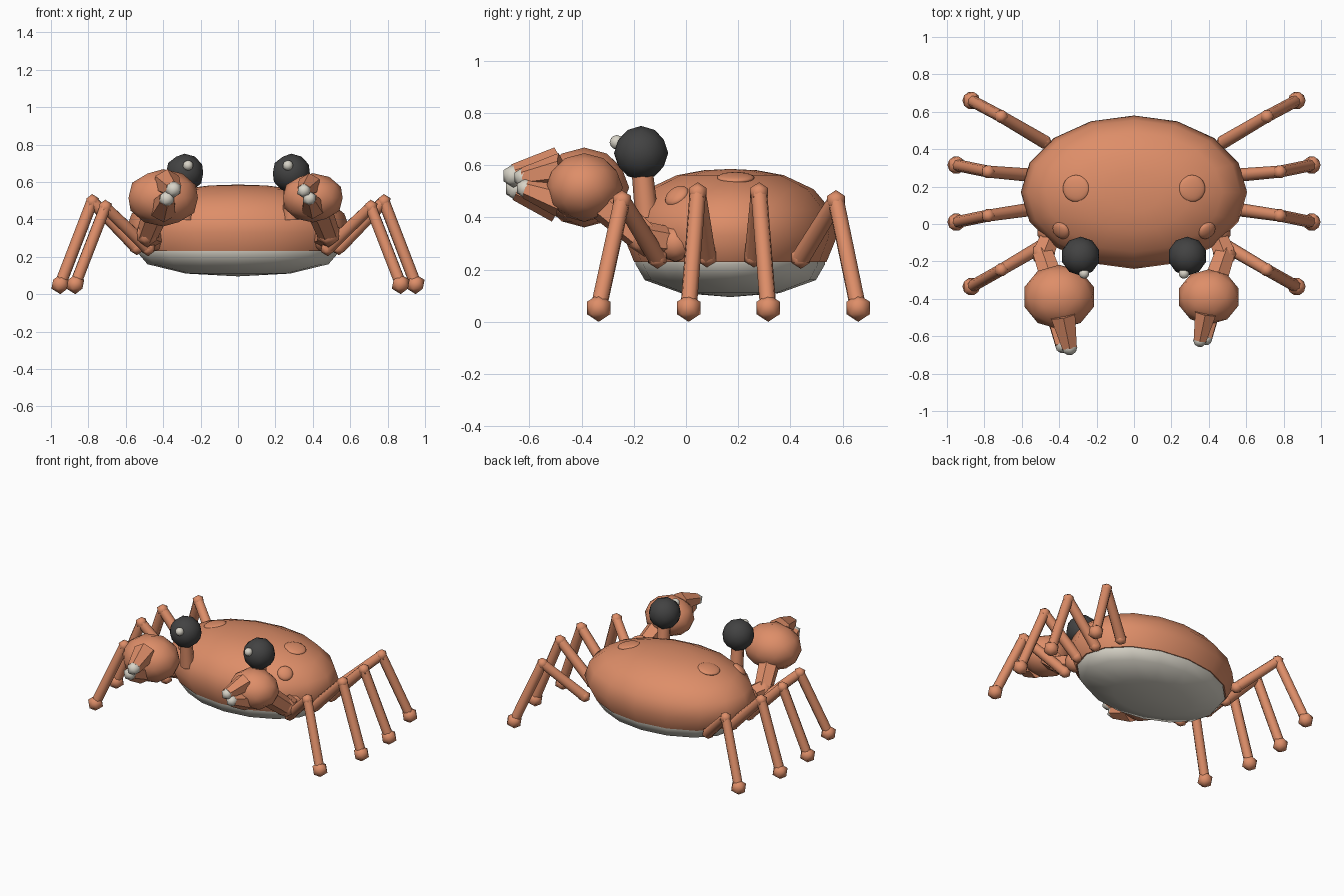
import bpy, bmesh, math
from mathutils import Vector, Matrix

old = bpy.data.objects.get("Cube")
if old:
    bpy.data.objects.remove(old, do_unlink=True)


def material(name, rgb):
    m = bpy.data.materials.new(name)
    m.use_nodes = True
    m.diffuse_color = (*rgb, 1)
    m.node_tree.nodes["Principled BSDF"].inputs["Base Color"].default_value = (*rgb, 1)
    return m


ORANGE = material("shell orange", (0.73, 0.27, 0.14))
CREAM = material("cream", (0.68, 0.65, 0.57))
DARK = material("eye charcoal", (0.055, 0.055, 0.055))


def finish(name, bm, mat):
    bmesh.ops.recalc_face_normals(bm, faces=bm.faces)
    mesh = bpy.data.meshes.new(name)
    bm.to_mesh(mesh)
    bm.free()
    mesh.materials.append(mat)
    ob = bpy.data.objects.new(name, mesh)
    bpy.context.collection.objects.link(ob)
    bpy.ops.object.select_all(action='DESELECT')
    ob.select_set(True)
    bpy.context.view_layer.objects.active = ob
    bpy.ops.object.shade_smooth_by_angle(angle=math.radians(50))
    return ob


def ball(name, centre, size, mat, detail=1, axis=(0, 0, 1)):
    """Faceted ball, optionally squashed along an axis."""
    if not isinstance(size, tuple):
        size = (size, size, size)
    bm = bmesh.new()
    turn = Vector((0, 0, 1)).rotation_difference(Vector(axis)).to_matrix().to_4x4()
    bmesh.ops.create_icosphere(bm, subdivisions=detail, radius=1, matrix=Matrix.Translation(centre) @ turn @ Matrix.Diagonal((*size, 1)))
    return finish(name, bm, mat)


def rod(name, a, b, r1, r2, mat, sides=8):
    """Tapered rod between two points."""
    a, b = Vector(a), Vector(b)
    bm = bmesh.new()
    turn = (b - a).to_track_quat('Z', 'Y').to_matrix().to_4x4()
    bmesh.ops.create_cone(bm, cap_ends=True, segments=sides, radius1=r1, radius2=r2,
                          depth=(b - a).length, matrix=Matrix.Translation((a + b) / 2) @ turn)
    return finish(name, bm, mat)


def oval_dish(name, rings, mat, sides=16):
    """Oval rings of (scale, height), closed at both ends."""
    bm = bmesh.new()
    loops = []
    for s, z in rings:
        loops.append([bm.verts.new((0.605 * s * math.cos(t), 0.17 + 0.41 * s * math.sin(t), z))
                      for t in (math.tau * i / sides for i in range(sides))])
    for lo, hi in zip(loops, loops[1:]):
        for i in range(sides):
            j = (i + 1) % sides
            bm.faces.new((lo[i], lo[j], hi[j], hi[i]))
    bm.faces.new(loops[0])
    bmesh.ops.pointmerge(bm, verts=loops[-1], merge_co=(0, 0.17, rings[-1][1]))
    return finish(name, bm, mat)


# Body: domed shell over a pale belly
oval_dish("shell", [(0.9, 0.23), (1, 0.33), (0.94, 0.43), (0.78, 0.508),
                    (0.5, 0.562), (0.25, 0.581), (0.02, 0.586)], ORANGE)
oval_dish("belly", [(0.885, 0.24), (0.885, 0.22), (0.8, 0.16),
                    (0.46, 0.11), (0.02, 0.095)], CREAM)

# Legs: hip, knee and foot positions, front to back, mirrored
LEGS = [((0.48, -0.11, 0.245), (0.71, -0.245, 0.465), (0.87, -0.335, 0.053)),
        ((0.54, 0.08, 0.25), (0.78, 0.045, 0.495), (0.95, 0.01, 0.053)),
        ((0.54, 0.26, 0.25), (0.78, 0.28, 0.495), (0.95, 0.315, 0.053)),
        ((0.48, 0.44, 0.245), (0.71, 0.575, 0.465), (0.87, 0.66, 0.053))]

for side, word in ((1, "left"), (-1, "right")):
    def at(x, y, z):
        return (side * x, y, z)

    for n, (hip, knee, foot) in enumerate(LEGS, 1):
        tag = f"{word}_leg_{n}"
        hip, knee, foot = at(*hip), at(*knee), at(*foot)
        ball(tag + "_hip", hip, 0.042, ORANGE)
        rod(tag + "_upper", hip, knee, 0.036, 0.032, ORANGE)
        ball(tag + "_knee", knee, 0.04, ORANGE)
        rod(tag + "_lower", knee, foot, 0.032, 0.032, ORANGE)
        ball(tag + "_foot", foot, 0.053, ORANGE)

    # Eyes on short stalks
    rod(word + "_eye_stalk", at(0.285, -0.15, 0.4), at(0.285, -0.17, 0.6), 0.045, 0.04, ORANGE)
    ball(word + "_eye", at(0.285, -0.172, 0.647), 0.104, DARK, 2)
    ball(word + "_eye_glint", at(0.267, -0.265, 0.688), 0.028, CREAM, 2)

    # Low bumps on the shell
    ball(word + "_large_bump", at(0.31, 0.19, 0.552), (0.072, 0.072, 0.018), ORANGE, 3, at(0.2, 0, 1))
    ball(word + "_small_bump", at(0.39, -0.035, 0.482), (0.05, 0.05, 0.025), ORANGE, 3, at(0.5, -0.5, 0.7))

    # Arms and claws; the right claw is the larger one
    k = 1 if side < 0 else 0.86
    palm = Vector(at(0.4, -0.39, 0.515))
    elbow = at(0.485, -0.16, 0.32)
    ball(word + "_shoulder", at(0.45, -0.04, 0.3), 0.07, ORANGE, 2)
    rod(word + "_upper_arm", at(0.43, -0.02, 0.3), elbow, 0.055, 0.065, ORANGE, 6)
    ball(word + "_elbow", elbow, 0.07, ORANGE)
    rod(word + "_forearm", elbow, at(0.43, -0.32, 0.46), 0.06, 0.07, ORANGE, 6)
    ball(word + "_palm", palm, (0.195 * k, 0.172 * k, 0.153 * k), ORANGE, 2)
    for finger, root, tip in (("upper", (-0.02, -0.1, 0.08), (-0.055, -0.27, 0.045)),
                              ("lower", (0, -0.1, -0.06), (-0.02, -0.26, -0.005))):
        a = palm + Vector(at(*root)) * k
        b = palm + Vector(at(*tip)) * k
        rod(f"{word}_{finger}_finger", a, b, 0.075 * k, 0.045 * k, ORANGE, 6)
        ball(f"{word}_{finger}_claw_tip", b, 0.047 * k, CREAM)
